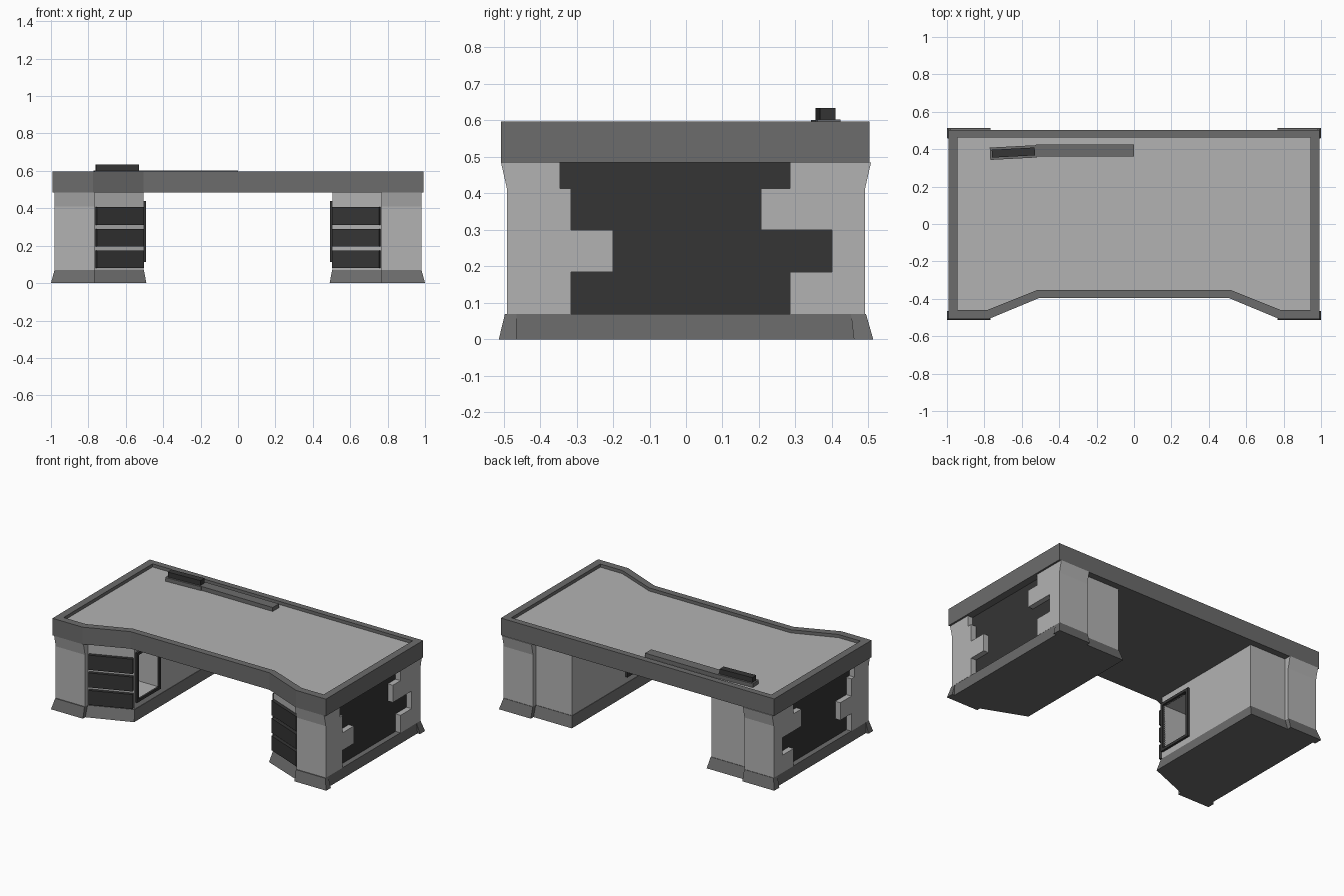
import bpy, bmesh, math
from mathutils import Matrix

if "Cube" in bpy.data.objects:
    bpy.data.objects.remove(bpy.data.objects["Cube"])


def material(name, v):
    m = bpy.data.materials.new(name)
    m.diffuse_color = (v, v, v, 1)
    m.use_nodes = True
    m.node_tree.nodes["Principled BSDF"].inputs["Base Color"].default_value = m.diffuse_color
    return m


LIGHT, MID, DARK = material("light", 0.45), material("mid", 0.15), material("dark", 0.035)


def finish(name, bm, mat, mirror):
    bmesh.ops.recalc_face_normals(bm, faces=bm.faces)
    me = bpy.data.meshes.new(name)
    bm.to_mesh(me)
    bm.free()
    me.materials.append(mat)
    ob = bpy.data.objects.new(name, me)
    bpy.context.collection.objects.link(ob)
    if mirror:
        mod = ob.modifiers.new("mirror", 'MIRROR')
        mod.use_mirror_merge = False
    return ob


def loft(name, layers, mat, mirror=True, axis='z'):
    """Skin a stack of (height, outline) layers and cap both ends."""
    bm = bmesh.new()
    rings = []
    for h, pts in layers:
        rings.append([bm.verts.new((a, b, h) if axis == 'z' else (h, a, b)) for a, b in pts])
    for r, s in zip(rings, rings[1:]):
        n = len(r)
        for i in range(n):
            bm.faces.new((r[i], r[(i + 1) % n], s[(i + 1) % n], s[i]))
    bm.faces.new(rings[0])
    bm.faces.new(rings[-1])
    return finish(name, bm, mat, mirror)


def box(name, lo, hi, mat, mirror=True):
    pts = [(lo[0], lo[1]), (hi[0], lo[1]), (hi[0], hi[1]), (lo[0], hi[1])]
    return loft(name, [(lo[2], pts), (hi[2], pts)], mat, mirror)


def both_sides(half):
    return half + [(-x, y) for x, y in reversed(half)]


# Desktop: slab with raised rim and recessed surface
outer = both_sides([(0.505, -0.395), (0.775, -0.507), (0.993, -0.507), (0.993, 0.503)])
inner = both_sides([(0.515, -0.352), (0.785, -0.46), (0.945, -0.46), (0.945, 0.463)])
loft("desktop_frame", [(0.485, outer), (0.597, outer), (0.597, inner), (0.572, inner)], MID, False)
loft("desktop_surface", [(0.568, inner), (0.576, inner)], LIGHT, False)

# Flared pedestal bases
base_low = [(0.49, -0.378), (0.768, -0.488), (0.768, -0.513), (1.0, -0.513), (1.0, -0.465), (0.982, -0.465),
            (0.982, 0.46), (1.0, 0.46), (1.0, 0.513), (0.768, 0.513), (0.768, 0.485), (0.49, 0.485)]
base_top = [(0.503, -0.354), (0.768, -0.464), (0.768, -0.496), (0.981, -0.496), (0.981, -0.465), (0.98, -0.465),
            (0.98, 0.452), (0.981, 0.452), (0.981, 0.493), (0.768, 0.493), (0.768, 0.463), (0.503, 0.463)]
loft("pedestal_base", [(0, base_low), (0.07, base_top)], MID)

# Inner cabinet with an open niche facing the leg space
cab = [(0.506, -0.35), (0.775, -0.46), (0.775, 0.46), (0.506, 0.46)]
cabinet = loft("drawer_cabinet", [(0.07, cab), (0.485, cab)], LIGHT)
NY0, NY1, NZ0, NZ1 = -0.325, -0.115, 0.13, 0.42
cutter = box("niche_cutter", (0.4, NY0, NZ0), (0.68, NY1, NZ1), MID, False)
cutter.hide_render = True
cutter.display_type = 'WIRE'
cut = cabinet.modifiers.new("niche", 'BOOLEAN')
cut.object = cutter
cut.solver = 'EXACT'
cabinet.modifiers.move(1, 0)

# Niche frame
W = 0.018
for nm, y0, y1, z0, z1 in (("front", NY0 - W, NY0, NZ0 - W, NZ1 + W), ("back", NY1, NY1 + W, NZ0 - W, NZ1 + W),
                           ("bottom", NY0, NY1, NZ0 - W, NZ0), ("top", NY0, NY1, NZ1, NZ1 + W)):
    box("niche_frame_" + nm, (0.492, y0, z0), (0.515, y1, z1), DARK)

# Three drawer fronts on each slanted face
p, q, n = (0.512, -0.352), (0.763, -0.455), (-0.379 * 0.022, -0.925 * 0.022)
front = [p, q, (q[0] + n[0], q[1] + n[1]), (p[0] + n[0], p[1] + n[1])]
for i, (z0, z1) in enumerate(((0.08, 0.175), (0.195, 0.29), (0.31, 0.407))):
    loft("drawer_%d" % (i + 1), [(z0, front), (z1, front)], DARK)

# Dark recessed side core
box("side_core", (0.77, -0.47, 0.07), (0.945, 0.47, 0.485), DARK)

# Light corner columns with outward-leaning tops
for nm, s in (("front", -1), ("back", 1)):
    prof = [(s * 0.46, 0.07), (s * 0.49, 0.07), (s * 0.49, 0.41), (s * 0.507, 0.485), (s * 0.46, 0.485)]
    loft(nm + "_column", [(0.768, prof), (0.946, prof)], LIGHT, axis='x')

# Interlocking stepped side panels
for nm, s, steps in (("front", -1, (-0.315, -0.20, -0.315, -0.345)), ("back", 1, (0.285, 0.40, 0.205, 0.285))):
    zs = (0.07, 0.185, 0.30, 0.413, 0.485)
    prof = [(s * 0.507, 0.485), (s * 0.49, 0.41), (s * 0.49, 0.07)]
    for i, y in enumerate(steps):
        prof += [(y, zs[i]), (y, zs[i + 1])]
    loft(nm + "_side_panel", [(0.94, prof), (0.981, prof)], LIGHT, axis='x')

# Desktop accessories: long tray, and a slightly turned stand holding a block
box("desk_tray", (-0.525, 0.36, 0.574), (0.0, 0.424, 0.602), MID, False)
turn = Matrix.Translation((-0.645, 0.382, 0)) @ Matrix.Rotation(math.radians(3), 4, 'Z')
for nm, hx, hy, z0, z1, mat in (("block_stand", 0.125, 0.033, 0.574, 0.601, MID),
                                ("desk_block", 0.115, 0.021, 0.6, 0.634, DARK)):
    box(nm, (-hx, -hy, z0), (hx, hy, z1), mat, False).data.transform(turn)
